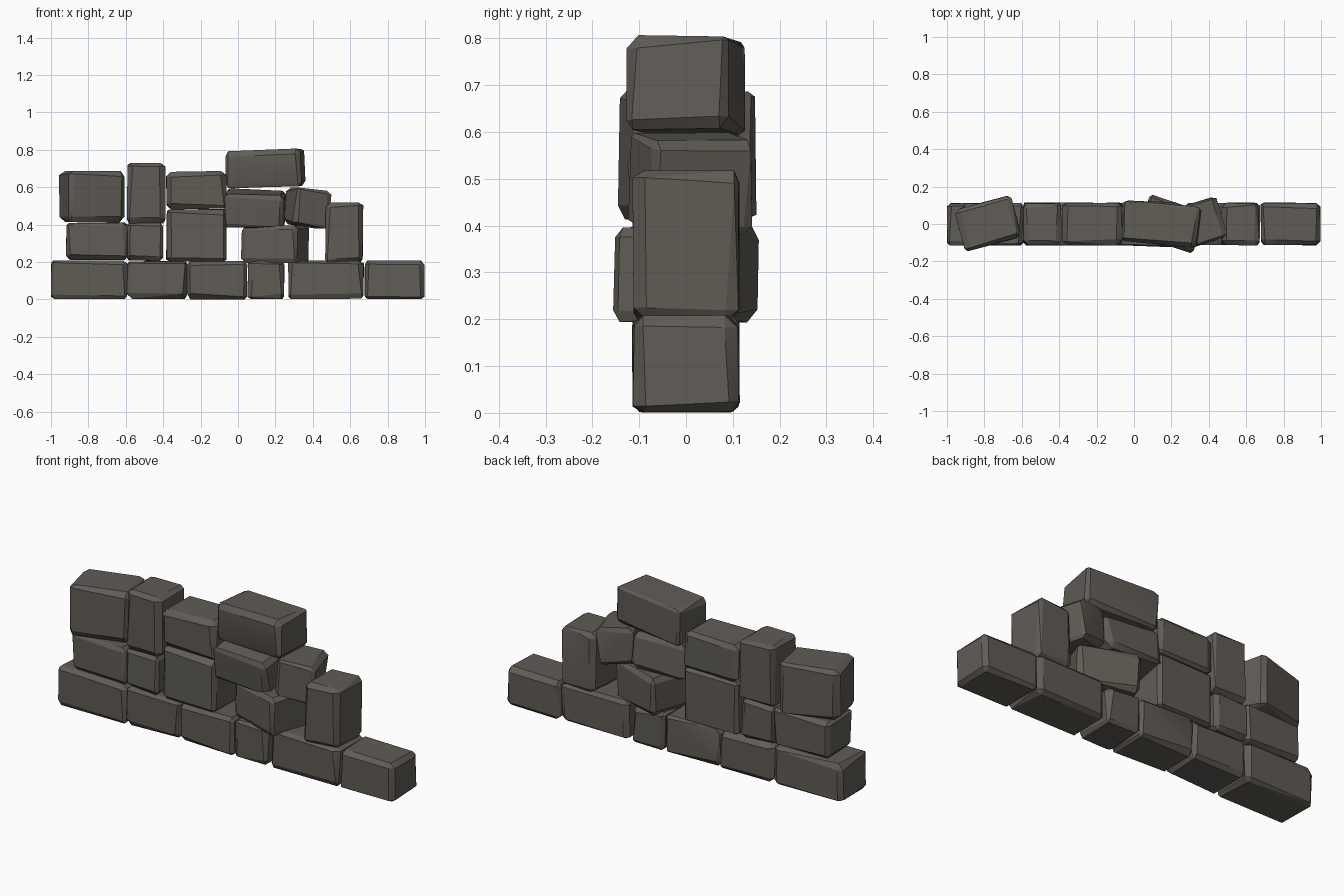
import bpy, bmesh, math, random
from mathutils import Vector, Euler

if "Cube" in bpy.data.objects:
    bpy.data.objects.remove(bpy.data.objects["Cube"])

random.seed(7)
mat = bpy.data.materials.new("dark_stone")
mat.diffuse_color = (0.118, 0.107, 0.092, 1)
mat.use_nodes = True
mat.node_tree.nodes["Principled BSDF"].inputs["Base Color"].default_value = mat.diffuse_color


def stone(name, loc, size, rot=(0, 0, 0)):
    """Irregular chamfered block: hull of three inset points at each corner."""
    bm = bmesh.new()
    half = Vector(size) / 2
    for sx in (-1, 1):
        for sy in (-1, 1):
            for sz in (-1, 1):
                s = (sx, sy, sz)
                cut = [random.uniform(0.012, 0.034) for _ in range(3)]
                for axis in range(3):
                    p = [s[i] * (half[i] - (random.uniform(0, 0.005) if i == axis else cut[i]))
                         for i in range(3)]
                    bm.verts.new(p)
    hull = bmesh.ops.convex_hull(bm, input=bm.verts[:])
    loose = [v for v in bm.verts if not v.link_faces]
    bmesh.ops.delete(bm, geom=loose, context='VERTS')
    bmesh.ops.dissolve_limit(bm, angle_limit=math.radians(4),
                             verts=bm.verts[:], edges=bm.edges[:])
    bmesh.ops.recalc_face_normals(bm, faces=bm.faces[:])
    # soft shading across shallow facets, crisp at the chamfers
    for f in bm.faces:
        f.smooth = True
    for e in bm.edges:
        e.smooth = e.calc_face_angle(0) < math.radians(20)
    mesh = bpy.data.meshes.new(name)
    bm.to_mesh(mesh)
    bm.free()
    mesh.materials.append(mat)
    ob = bpy.data.objects.new(name, mesh)
    ob.location = loc
    ob.rotation_euler = Euler([math.radians(a) for a in rot])
    bpy.context.collection.objects.link(ob)


def course(name, spans, depth=0.23):
    """Row of upright stones given as (x0, x1, z0, z1, tilt)."""
    for i, (x0, x1, z0, z1, tilt) in enumerate(spans, 1):
        stone(f"{name}_{i}", ((x0 + x1) / 2, 0, (z0 + z1) / 2),
              (x1 - x0, depth, z1 - z0), (0, tilt, 0))


# foundation row
course("base_stone", [(-1.0, -0.59, 0, 0.21, 0), (-0.595, -0.27, 0, 0.207, 0),
                      (-0.275, 0.05, 0, 0.207, 0), (0.05, 0.25, 0, 0.205, 0),
                      (0.265, 0.675, 0, 0.21, 0), (0.675, 1.0, 0, 0.21, 0)])
# second row
course("middle_stone", [(-0.92, -0.59, 0.21, 0.412, 0), (-0.6, -0.4, 0.205, 0.41, 0),
                        (-0.385, -0.06, 0.2, 0.485, 0), (0.465, 0.67, 0.195, 0.52, 0)])
stone("turned_middle_stone", (0.2, 0, 0.295), (0.32, 0.235, 0.205), (0, 0, -19))
# upper row
course("upper_stone", [(-0.595, -0.385, 0.405, 0.73, 0), (-0.385, -0.06, 0.483, 0.685, -1)])
stone("turned_upper_stone", (-0.78, 0.003, 0.55), (0.315, 0.235, 0.28), (0, 0, 15))
stone("leaning_upper_stone", (0.09, 0, 0.485), (0.325, 0.23, 0.185), (8, 2, -2))
stone("small_turned_stone", (0.37, 0.01, 0.49), (0.2, 0.23, 0.205), (0, 7, 17))
# cap
stone("cap_stone", (0.145, 0, 0.7), (0.41, 0.225, 0.205), (0, -2, -6))
